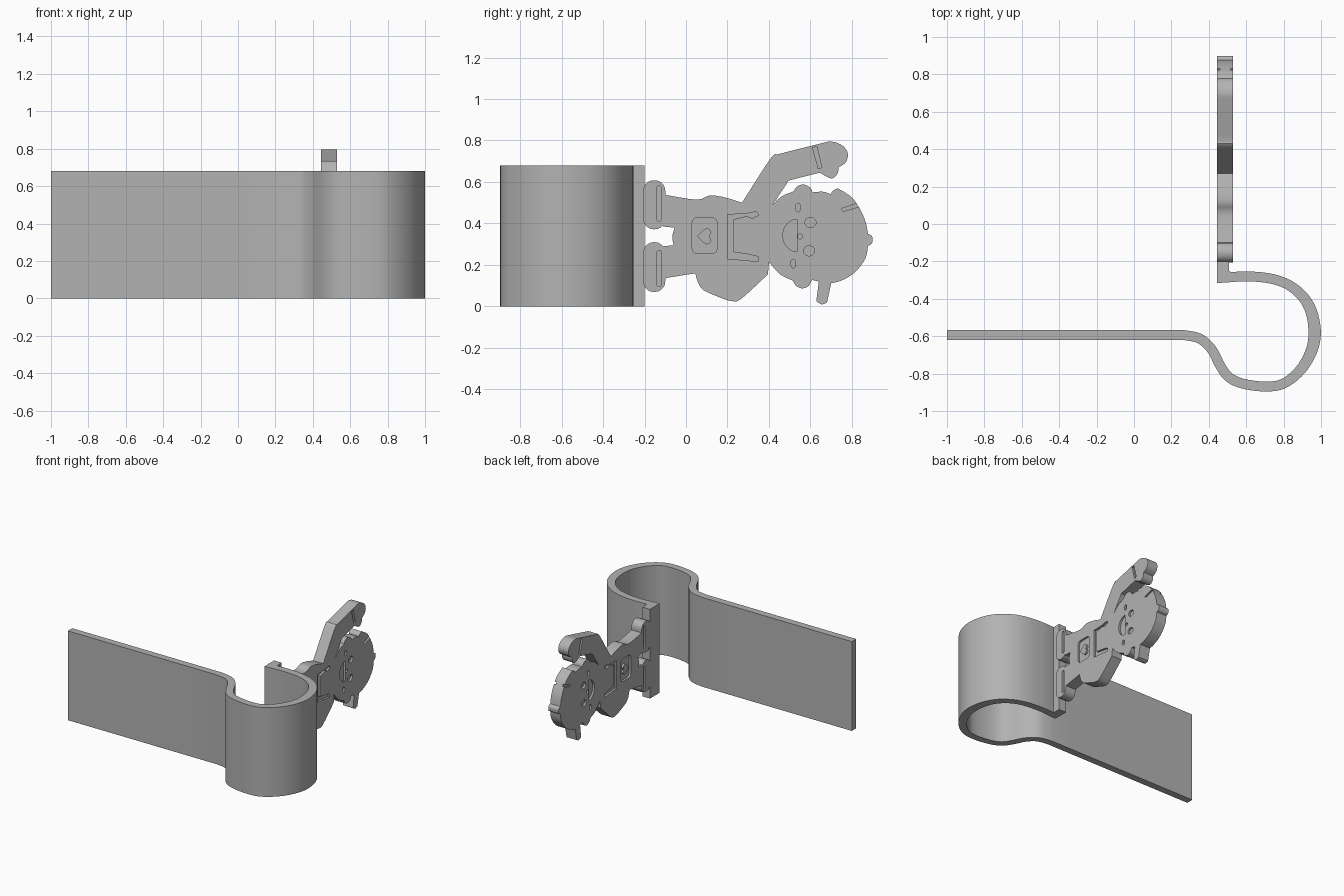
import bpy, bmesh, math
from mathutils import Vector

if "Cube" in bpy.data.objects:
    bpy.data.objects.remove(bpy.data.objects["Cube"])

grey = bpy.data.materials.new("light grey")
grey.diffuse_color = (0.45, 0.45, 0.45, 1)
grey.use_nodes = True
grey.node_tree.nodes["Principled BSDF"].inputs["Base Color"].default_value = grey.diffuse_color


def spline(pts, n=4, closed=True):
    """Catmull-Rom curve through pts; a point given twice is a sharp corner."""
    pts = [Vector(p) for p in pts]
    out, m = [], len(pts)
    for i in range(m if closed else m - 1):
        get = (lambda k: pts[k % m]) if closed else (lambda k: pts[max(0, min(m - 1, k))])
        a, b, c, d = (get(i + k) for k in (-1, 0, 1, 2))
        if (c - b).length < 1e-6:
            continue
        for j in range(n):
            t = j / n
            out.append(0.5 * (2 * b + (c - a) * t + (2 * a - 5 * b + 4 * c - d) * t * t
                              + (3 * b - a - 3 * c + d) * t ** 3))
    return out if closed else out + [pts[-1]]


def ellipse(cy, cz, ry, rz, n=24):
    return [(cy + ry * math.cos(2 * math.pi * k / n), cz + rz * math.sin(2 * math.pi * k / n))
            for k in range(n)]


def round_rect(y0, z0, y1, z1, r):
    out = []
    for cy, cz, a in ((y1 - r, z1 - r, 0), (y0 + r, z1 - r, 90), (y0 + r, z0 + r, 180), (y1 - r, z0 + r, 270)):
        for k in range(6):
            t = math.radians(a + 18 * k)
            out.append((cy + r * math.cos(t), cz + r * math.sin(t)))
    return out


def prism(bm, pts, lo, hi, axis):
    """Extrude a closed profile from lo to hi along x (profile y,z) or z (profile x,y)."""
    place = (lambda p, h: (h, p[0], p[1])) if axis == "x" else (lambda p, h: (p[0], p[1], h))
    a = [bm.verts.new(place(p, lo)) for p in pts]
    b = [bm.verts.new(place(p, hi)) for p in pts]
    n = len(pts)
    faces = [bm.faces.new(a[::-1]), bm.faces.new(b)]
    faces += [bm.faces.new((a[i], a[(i + 1) % n], b[(i + 1) % n], b[i])) for i in range(n)]
    bmesh.ops.recalc_face_normals(bm, faces=faces)


def make(name, solids, axis):
    bm = bmesh.new()
    for pts, lo, hi in solids:
        prism(bm, pts, lo, hi, axis)
    me = bpy.data.meshes.new(name)
    bm.to_mesh(me)
    bm.free()
    me.materials.append(grey)
    ob = bpy.data.objects.new(name, me)
    bpy.context.collection.objects.link(ob)
    return ob


def activate(ob):
    bpy.ops.object.select_all(action="DESELECT")
    ob.select_set(True)
    bpy.context.view_layer.objects.active = ob


def boolean(ob, other, op):
    activate(ob)
    mod = ob.modifiers.new(op, "BOOLEAN")
    mod.object, mod.operation, mod.solver = other, op, "EXACT"
    bpy.ops.object.modifier_apply(modifier=mod.name)
    bpy.data.objects.remove(other)


# Clip: bent strip with a straight tongue and a round loop
line = spline([(-1, -.593), (-1, -.593), (.26, -.593), (.26, -.593), (.35, -.612), (.415, -.67), (.46, -.755),
               (.505, -.817), (.58, -.853), (.70, -.869), (.80, -.853), (.89, -.78), (.948, -.68), (.966, -.58),
               (.948, -.47), (.90, -.385), (.82, -.322), (.72, -.29), (.60, -.28), (.508, -.285)], 5, False)
left, right = [], []
for i, p in enumerate(line):
    t = (line[min(i + 1, len(line) - 1)] - line[max(i - 1, 0)]).normalized()
    bulge = max(0, 1 - (p - Vector((.966, -.58))).length / .3)
    off = Vector((-t.y, t.x)) * (.0265 + .007 * bulge)
    left.append(p + off)
    right.append(p - off)
# hooked end that carries the figure
hook = [(.508, -.26), (.508, -.2), (.444, -.2), (.444, -.316)]
clip = make("clip", [(right + hook + left[::-1], 0, .68)], "z")

# Figure outline: body and raised arm, head, lowered arm
X0, X1 = .444, .53
arm = [(-.11, .54), (-.11, .54), (.05, .515), (.115, .535), (.19, .525), (.27, .50), (.27, .50), (.405, .71),
       (.44, .733), (.44, .733), (.635, .782), (.70, .795), (.755, .775), (.78, .737), (.77, .695), (.735, .67),
       (.735, .67), (.73, .64), (.70, .617), (.645, .645), (.645, .645), (.495, .607), (.495, .607),
       (.415, .485), (.415, .485)]
head = [(.46, .53), (.52, .555), (.52, .555), (.535, .578), (.567, .588), (.60, .572), (.61, .55), (.61, .55),
        (.66, .553), (.70, .54), (.70, .54), (.705, .555), (.73, .57), (.73, .57), (.805, .52), (.86, .425),
        (.877, .35), (.877, .35), (.897, .338), (.897, .305), (.877, .292), (.877, .292), (.864, .23),
        (.815, .165), (.75, .125), (.70, .112), (.70, .112), (.68, .02), (.68, .02), (.655, .01), (.628, .025),
        (.628, .025), (.64, .12), (.64, .12), (.607, .128), (.607, .128), (.592, .10), (.56, .087), (.53, .1),
        (.515, .125), (.515, .125), (.453, .155), (.40, .215), (.40, .215)]
low = [(.395, .155), (.395, .155), (.27, .04), (.227, .025), (.18, .037), (.18, .037), (.087, .077),
       (.058, .115), (.045, .16), (.045, .16), (-.11, .135), (-.11, .135), (-.11, .29), (-.11, .29),
       (-.06, .295), (-.06, .295), (-.066, .337), (-.055, .38), (-.055, .38), (-.11, .385), (-.11, .385)]
figure = make("figure", [(spline(arm + head + low), X0, X1)], "x")
for z0, z1 in ((.07, .31), (.372, .608)):
    boolean(figure, make("foot", [(round_rect(-.206, z0, -.1, z1, .05), X0, X1)], "x"), "UNION")

# Engraved details, cut into both faces
mouth = [(.535, .42)] + [(.535 + .068 * math.cos(t), .342 + .078 * math.sin(t))
                         for t in (math.pi * (.5 + k / 16) for k in range(1, 16))] + [(.535, .264)]
details = [
    round_rect(-.14, .41, -.12, .583, .009), round_rect(-.14, .096, -.12, .27, .009),    # shoe slots
    round_rect(.03, .255, .15, .428, .025),                                              # pocket
    [(.20, .443), (.29, .447), (.34, .458), (.35, .44), (.32, .425), (.29, .435), (.23, .42), (.23, .262),
     (.31, .25), (.347, .24), (.347, .217), (.20, .23)],                                 # straps
    mouth, ellipse(.55, .338, .011, .013),                                               # mouth, nose
    ellipse(.60, .405, .027, .024), ellipse(.593, .268, .027, .024),                     # eyes
    ellipse(.54, .477, .012, .021), ellipse(.517, .207, .012, .021),                     # cheeks
    [(.61, .765), (.63, .772), (.655, .67), (.638, .664)],                               # bracelet
    [(.75, .472), (.825, .497), (.832, .48), (.757, .458)],                              # hair mark
]
D = .015
cuts = [(p, a, b) for p in details for a, b in ((X0 - .02, X0 + D), (X1 - D, X1 + .02))]
boolean(figure, make("cutter", cuts, "x"), "DIFFERENCE")

# Heart standing in the pocket
heart = spline([(.053, .338), (.053, .338), (.092, .374), (.112, .372), (.122, .358), (.112, .338),
                (.112, .338), (.122, .318), (.112, .304), (.092, .302)])
heart_badge = make("heart_badge", [(heart, X0, X1)], "x")

for ob in (clip, figure, heart_badge):
    activate(ob)
    bpy.ops.object.shade_smooth_by_angle(angle=math.radians(30))
